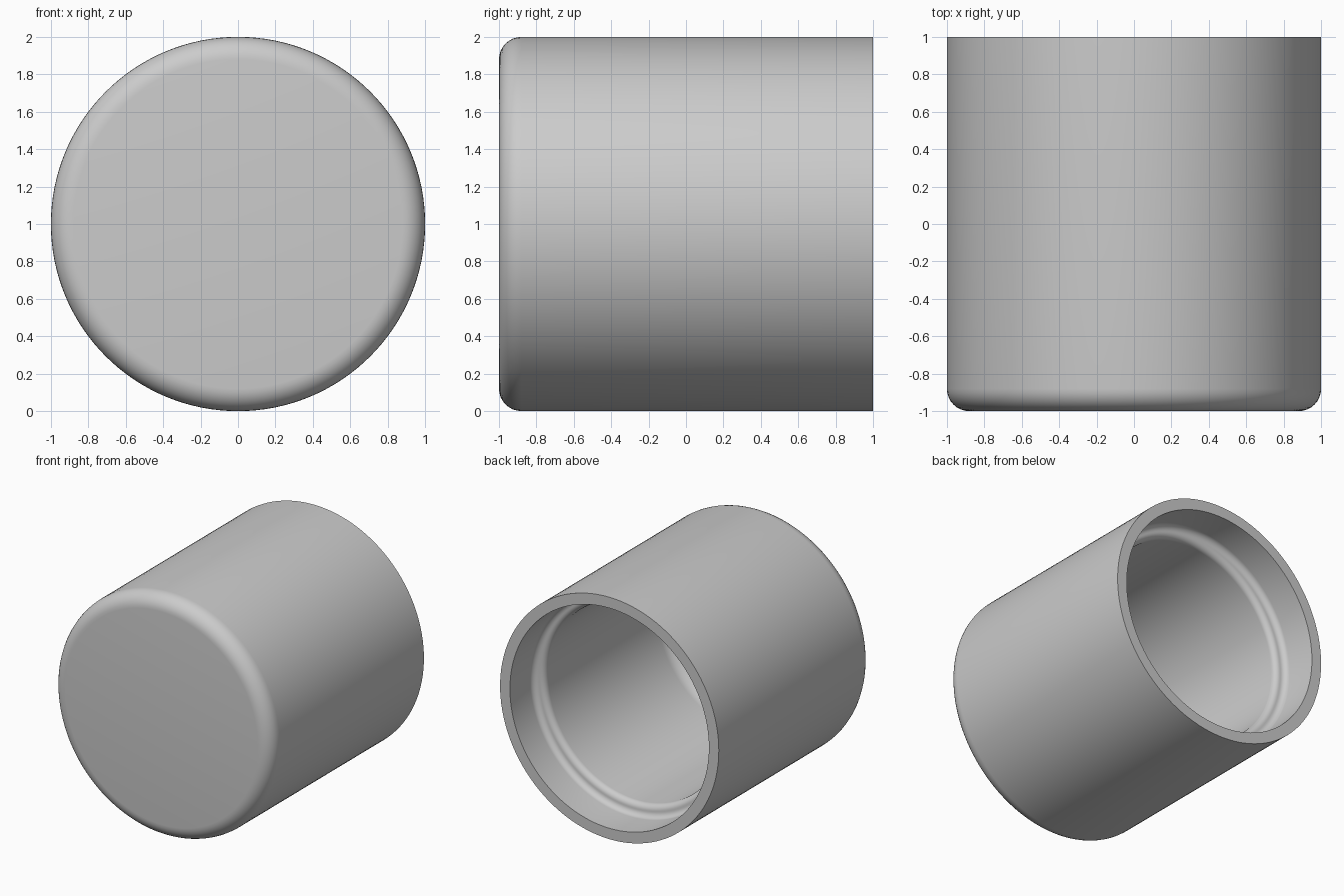
import bpy, bmesh, math
from mathutils import Vector, Matrix

cube = bpy.data.objects.get("Cube")
if cube:
    bpy.data.objects.remove(cube, do_unlink=True)

SEGMENTS = 128
CENTRE = Vector((0, 0, 1))

grey = bpy.data.materials.new("plain_grey")
grey.use_nodes = True
colour = (0.6, 0.6, 0.6, 1)
grey.diffuse_color = colour
grey.node_tree.nodes["Principled BSDF"].inputs["Base Color"].default_value = colour


def arc(radius, y, size, start, end, steps=8):
    """Quarter round in the (radius, y) plane, angles in degrees."""
    angles = [math.radians(start + (end - start) * i / steps) for i in range(steps + 1)]
    return [(radius + size * math.cos(a), y + size * math.sin(a)) for a in angles]


def lathe(name, profile):
    """Turn a (radius, y) profile about the horizontal y axis."""
    bm = bmesh.new()
    verts = [bm.verts.new(CENTRE + Vector((r, y, 0))) for r, y in profile]
    edges = [bm.edges.new(pair) for pair in zip(verts, verts[1:])]
    bmesh.ops.spin(bm, geom=verts + edges, cent=CENTRE, axis=(0, 1, 0),
                   angle=math.tau, steps=SEGMENTS)
    bmesh.ops.remove_doubles(bm, verts=bm.verts, dist=0.0001)
    bmesh.ops.recalc_face_normals(bm, faces=bm.faces)
    mesh = bpy.data.meshes.new(name)
    bm.to_mesh(mesh)
    bm.free()
    mesh.materials.append(grey)
    obj = bpy.data.objects.new(name, mesh)
    bpy.context.collection.objects.link(obj)
    bpy.ops.object.select_all(action="DESELECT")
    obj.select_set(True)
    bpy.context.view_layer.objects.active = obj
    bpy.ops.object.shade_smooth_by_angle(angle=math.radians(30))
    return obj


# Outer shell: closed rounded front, straight wall, flat rim
outside = [(0, -1)] + arc(0.88, -0.88, 0.12, -90, 0) + [(1, 1)]
# Wide mouth that narrows over a softly rounded shoulder
mouth = [(0.91, 1)] + arc(0.86, 0.74, 0.05, 0, -90) + arc(0.86, 0.64, 0.05, 90, 180)
# Narrow bore with a rounded blind end
bore = arc(0.69, -0.78, 0.12, 0, -90) + [(0, -0.9)]

lathe("cap_body", outside + mouth + bore)
